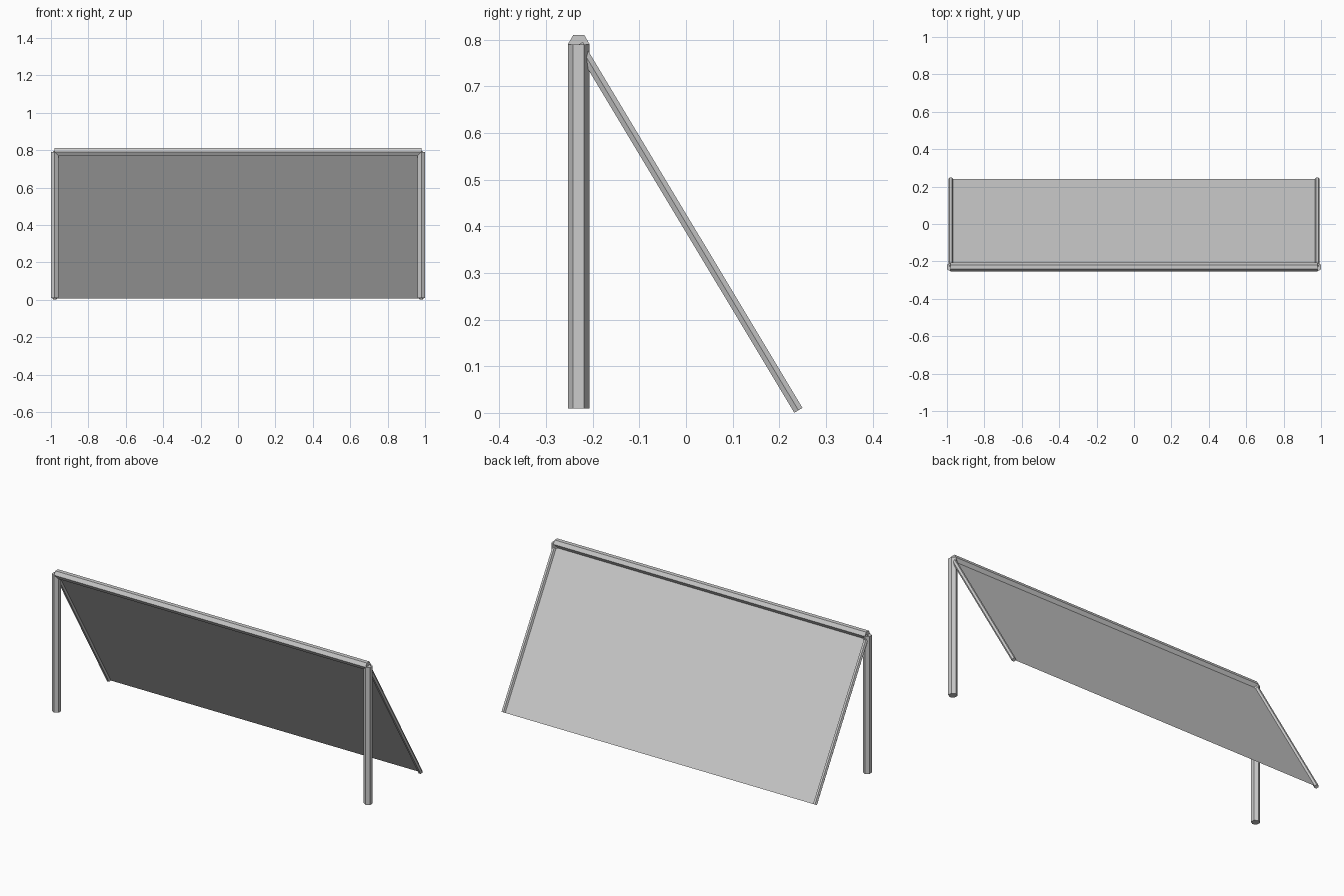
import bpy
import math
from mathutils import Vector

if "Cube" in bpy.data.objects:
    bpy.data.objects.remove(bpy.data.objects["Cube"])

grey = bpy.data.materials.new("light_grey")
grey.diffuse_color = (0.6, 0.6, 0.6, 1)
grey.use_nodes = True
grey.node_tree.nodes["Principled BSDF"].inputs["Base Color"].default_value = grey.diffuse_color

X = 0.98                             # half the spacing of the posts
TOP_Y, TOP_Z = -0.23, 0.79           # axis of the crossbar
FOOT_Y, FOOT_Z = 0.241, 0.0055       # lower end of the rear stays


def add_mesh(name, verts, faces):
    mesh = bpy.data.meshes.new(name)
    mesh.from_pydata(verts, [], faces)
    mesh.materials.append(grey)
    obj = bpy.data.objects.new(name, mesh)
    bpy.context.collection.objects.link(obj)
    return obj


def hex_bar(name, start, end, radius, corner):
    """Capped six-sided bar with one corner edge facing 'corner'."""
    start, end, u = Vector(start), Vector(end), Vector(corner)
    v = (end - start).normalized().cross(u)
    ring = [radius * (math.cos(i * math.pi / 3) * u + math.sin(i * math.pi / 3) * v)
            for i in range(6)]
    verts = [start + p for p in ring] + [end + p for p in ring]
    faces = [(i, (i + 1) % 6, (i + 1) % 6 + 6, i + 6) for i in range(6)]
    faces += [tuple(reversed(range(6))), tuple(range(6, 12))]
    return add_mesh(name, verts, faces)


# Upright posts and thinner sloping rear stays
for side, x in (("left", -X), ("right", X)):
    hex_bar("post_" + side, (x, TOP_Y, 0.009), (x, TOP_Y, TOP_Z), 0.0235, (0, 1, 0))
    hex_bar("rear_stay_" + side, (x, FOOT_Y, FOOT_Z), (x, TOP_Y, TOP_Z), 0.0118, (1, 0, 0))

# Crossbar
hex_bar("crossbar", (-X, TOP_Y, TOP_Z), (X, TOP_Y, TOP_Z), 0.0235, (0, 1, 0))

# Flat sloping net sheet, facing up and back
add_mesh("net_sheet",
         [(-X, FOOT_Y, FOOT_Z), (X, FOOT_Y, FOOT_Z), (X, TOP_Y, TOP_Z), (-X, TOP_Y, TOP_Z)],
         [(3, 2, 1, 0)])
